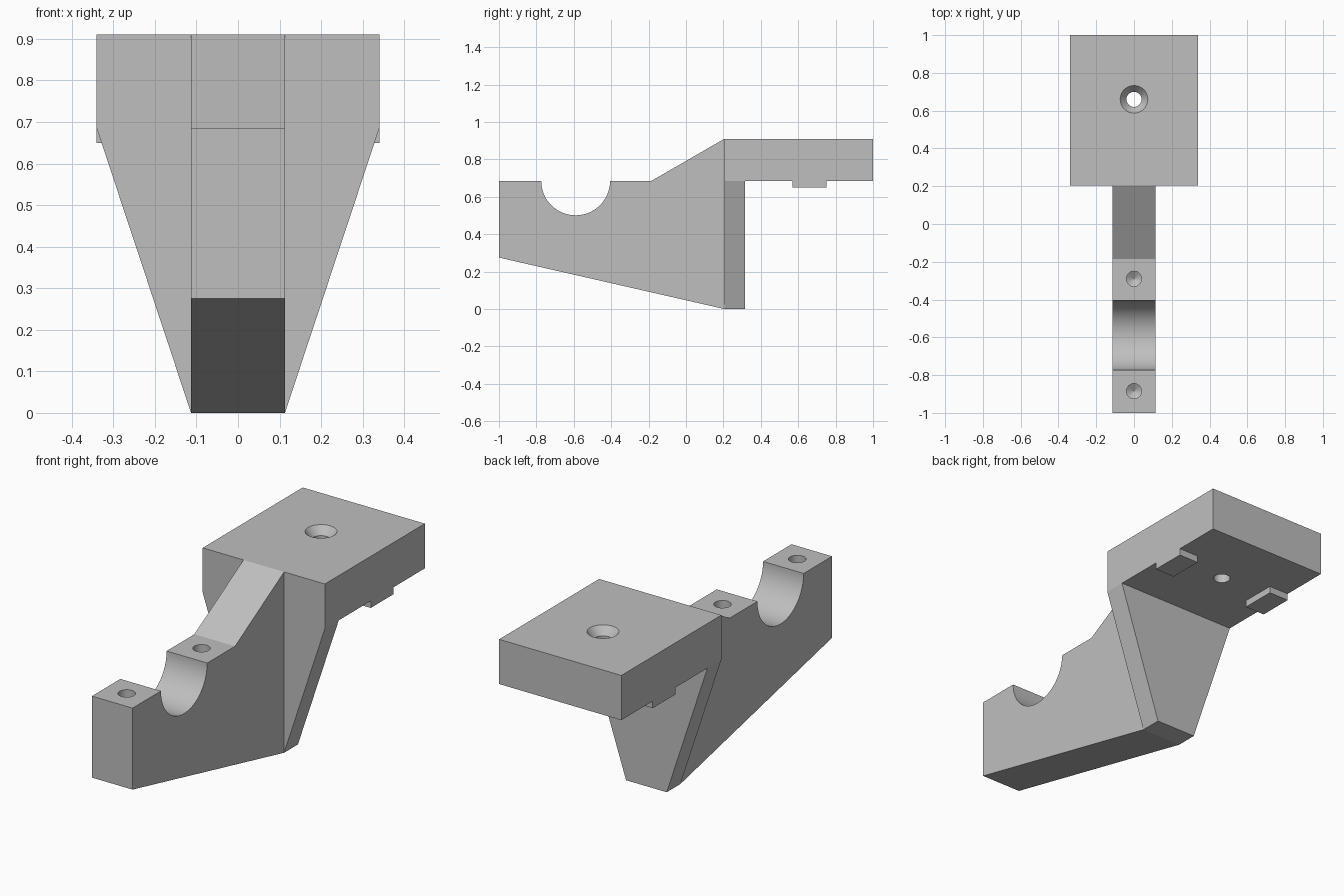
import bpy
import bmesh
from math import cos, sin, pi, radians

default = bpy.data.objects.get("Cube")
if default:
    bpy.data.objects.remove(default, do_unlink=True)

# Single grey finish
grey = bpy.data.materials.new("plain grey")
grey.use_nodes = True
colour = (0.52, 0.52, 0.52, 1)
grey.diffuse_color = colour
grey.node_tree.nodes["Principled BSDF"].inputs["Base Color"].default_value = colour

# Key dimensions
ARM_W, PLATE_W = 0.113, 0.34            # half widths
FRONT, LEG_BACK, BACK = 0.205, 0.315, 1.0
SEAT, TOP = 0.685, 0.91                 # arm top and plate top heights
GROOVE_Y, GROOVE_R = -0.59, 0.184


def finish(name, bm):
    bmesh.ops.recalc_face_normals(bm, faces=bm.faces)
    mesh = bpy.data.meshes.new(name)
    bm.to_mesh(mesh)
    bm.free()
    mesh.materials.append(grey)
    obj = bpy.data.objects.new(name, mesh)
    bpy.context.collection.objects.link(obj)
    return obj


def extrude(name, points, offset):
    """Fill an outline of 3D points and extrude it along offset."""
    bm = bmesh.new()
    face = bm.faces.new([bm.verts.new(p) for p in points])
    out = bmesh.ops.extrude_face_region(bm, geom=[face])
    verts = [v for v in out["geom"] if isinstance(v, bmesh.types.BMVert)]
    bmesh.ops.translate(bm, verts=verts, vec=offset)
    return finish(name, bm)


def box(name, x0, x1, y0, y1, z0, z1):
    outline = [(x0, y0, z0), (x1, y0, z0), (x1, y1, z0), (x0, y1, z0)]
    return extrude(name, outline, (0, 0, z1 - z0))


def lathe(name, profile, y, sides=48):
    """Revolve (radius, z) points around a vertical axis at x = 0."""
    bm = bmesh.new()
    rings = [[bm.verts.new((r * cos(2 * pi * i / sides),
                            y + r * sin(2 * pi * i / sides), z))
              for i in range(sides)] for r, z in profile]
    for low, high in zip(rings, rings[1:]):
        for i in range(sides):
            j = (i + 1) % sides
            bm.faces.new((low[i], low[j], high[j], high[i]))
    bm.faces.new(rings[0])
    bm.faces.new(rings[-1])
    return finish(name, bm)


def cut(obj, cutter):
    cutter.hide_render = True
    mod = obj.modifiers.new("hole", "BOOLEAN")
    mod.operation = "DIFFERENCE"
    mod.solver = "EXACT"
    mod.object = cutter
    graph = bpy.context.evaluated_depsgraph_get()
    mesh = bpy.data.meshes.new_from_object(obj.evaluated_get(graph))
    obj.modifiers.clear()
    obj.data = mesh
    bpy.data.objects.remove(cutter, do_unlink=True)


# Arm: side profile with a half-round groove
steps = 40
groove = [(GROOVE_Y - GROOVE_R * cos(pi * i / steps),
           SEAT - GROOVE_R * sin(pi * i / steps)) for i in range(steps + 1)]
side = [(-1, 0.275), (-1, SEAT)] + groove + [(-0.185, SEAT), (FRONT, TOP), (FRONT, 0)]
arm = extrude("arm", [(-ARM_W, y, z) for y, z in side], (2 * ARM_W, 0, 0))

# Blind screw holes with pointed bottoms either side of the groove
for y in (-0.885, -0.29):
    cut(arm, lathe("screw_hole", [(0.001, SEAT - 0.225), (0.04, SEAT - 0.2),
                                  (0.04, SEAT + 0.05)], y))

# Tapered leg under the plate
taper = [(-ARM_W, 0), (ARM_W, 0), (PLATE_W, SEAT), (-PLATE_W, SEAT)]
leg = extrude("leg", [(x, FRONT, z) for x, z in taper], (0, LEG_BACK - FRONT, 0))

# Mounting plate with a countersunk through hole
plate = box("mounting_plate", -PLATE_W, PLATE_W, FRONT, BACK, SEAT, TOP)
cut(plate, lathe("countersunk_hole", [(0.04, SEAT - 0.05), (0.04, TOP - 0.04),
                                      (0.073, TOP), (0.073, TOP + 0.05)], 0.66))

# Locating tabs under the plate edges
parts = [arm, leg, plate]
for label, s in (("left", 1), ("right", -1)):
    x0, x1 = sorted((s * 0.228, s * PLATE_W))
    parts.append(box(label + "_tab", x0, x1, 0.57, 0.75, 0.65, SEAT))

# Smooth the round surfaces, keep hard edges
bpy.ops.object.select_all(action="DESELECT")
for obj in parts:
    obj.select_set(True)
bpy.context.view_layer.objects.active = arm
bpy.ops.object.shade_smooth_by_angle(angle=radians(25))
